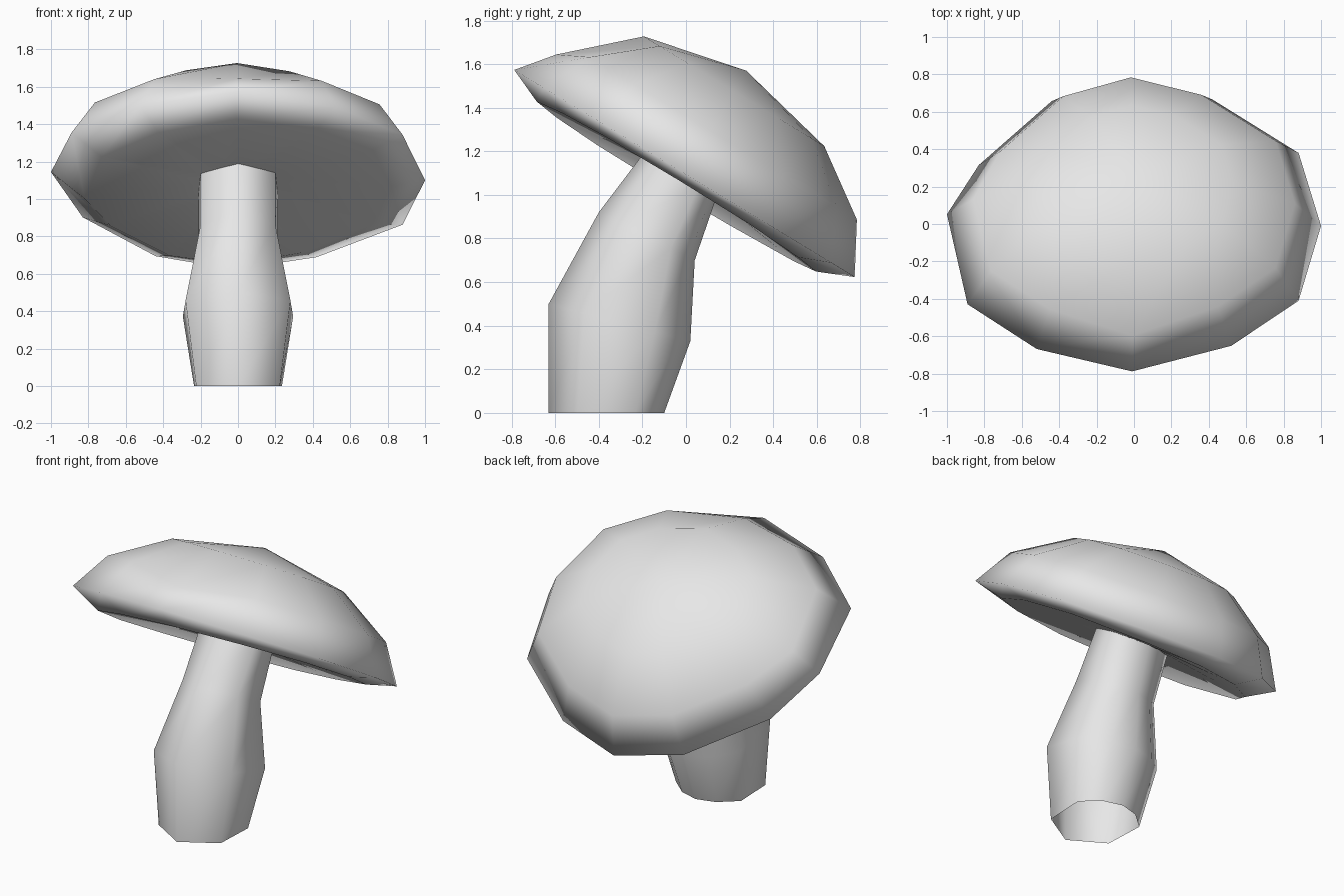
import bpy
from mathutils import Vector

cube = bpy.data.objects.get("Cube")
if cube:
    bpy.data.objects.remove(cube)

mat = bpy.data.materials.new("pale grey")
mat.use_nodes = True
mat.diffuse_color = (0.8, 0.8, 0.8, 1)
mat.node_tree.nodes["Principled BSDF"].inputs["Base Color"].default_value = mat.diffuse_color


def loft(name, rings, tip=None):
    """Skin equal-sized rings; close the last one with a fan when a tip is given."""
    n = len(rings[0])
    verts = [p for ring in rings for p in ring]
    faces = [(r * n + i, r * n + (i + 1) % n, (r + 1) * n + (i + 1) % n, (r + 1) * n + i)
             for r in range(len(rings) - 1) for i in range(n)]
    if tip:
        base = len(verts) - n
        verts.append(tip)
        faces += [(len(verts) - 1, base + i, base + (i + 1) % n) for i in range(n)]
    mesh = bpy.data.meshes.new(name)
    mesh.from_pydata(verts, [], faces)
    mesh.materials.append(mat)
    mesh.shade_smooth()
    obj = bpy.data.objects.new(name, mesh)
    bpy.context.collection.objects.link(obj)


# Stem: leaning eight-sided tube, pointed at the front, rounder at the back, open at the foot
outline = [(0, -1), (0.95, -0.5), (1, 0.5), (0.52, 0.87),
           (0, 1), (-0.52, 0.87), (-1, 0.5), (-0.95, -0.5)]
# (centre y, centre z, half width, half depth, tilt drop at the back)
stem_sections = [(-0.365, 0, 0.235, 0.265, 0),
                 (-0.305, 0.415, 0.295, 0.325, 0.085),
                 (-0.18, 0.81, 0.21, 0.22, 0.11),
                 (-0.02, 1.1, 0.21, 0.16, 0.11)]
loft("stem", [[Vector((w * x, cy + d * y, cz - drop * y)) for x, y in outline]
              for cy, cz, w, d, drop in stem_sections])

# Cap: uneven twelve-sided rim, scaled into underside and dome rings, tilted back
rim = [(1.0, 0), (0.88, 0.456), (0.42, 0.79), (-0.02, 0.917),
       (-0.44, 0.78), (-0.83, 0.38), (-1.0, 0.03), (-0.89, -0.49),
       (-0.52, -0.77), (-0.01, -0.91), (0.52, -0.75), (0.88, -0.468)]
centre = Vector((0, -0.01, 1.1))
along = Vector((0, 0.855, -0.52))
up = Vector((0, 0.52, 0.855))


def cap_point(x, u, v):
    return centre + Vector((x, 0, 0)) + along * u + up * v


# (scale, height, sideways roll)
cap_sections = [(0.16, -0.015, 0), (0.82, -0.07, 0.03), (1, 0, 0),
                (0.86, 0.23, 0), (0.53, 0.44, 0)]
cap_rings = [[cap_point(x * s, u * s, v + roll * x) for x, u in rim]
             for s, v, roll in cap_sections]
cap_rings[2][6] += up * 0.07   # raised right edge of the rim
cap_rings[3][9] -= up * 0.07   # flattened front of the dome
loft("cap", cap_rings, cap_point(0, 0, 0.55))
